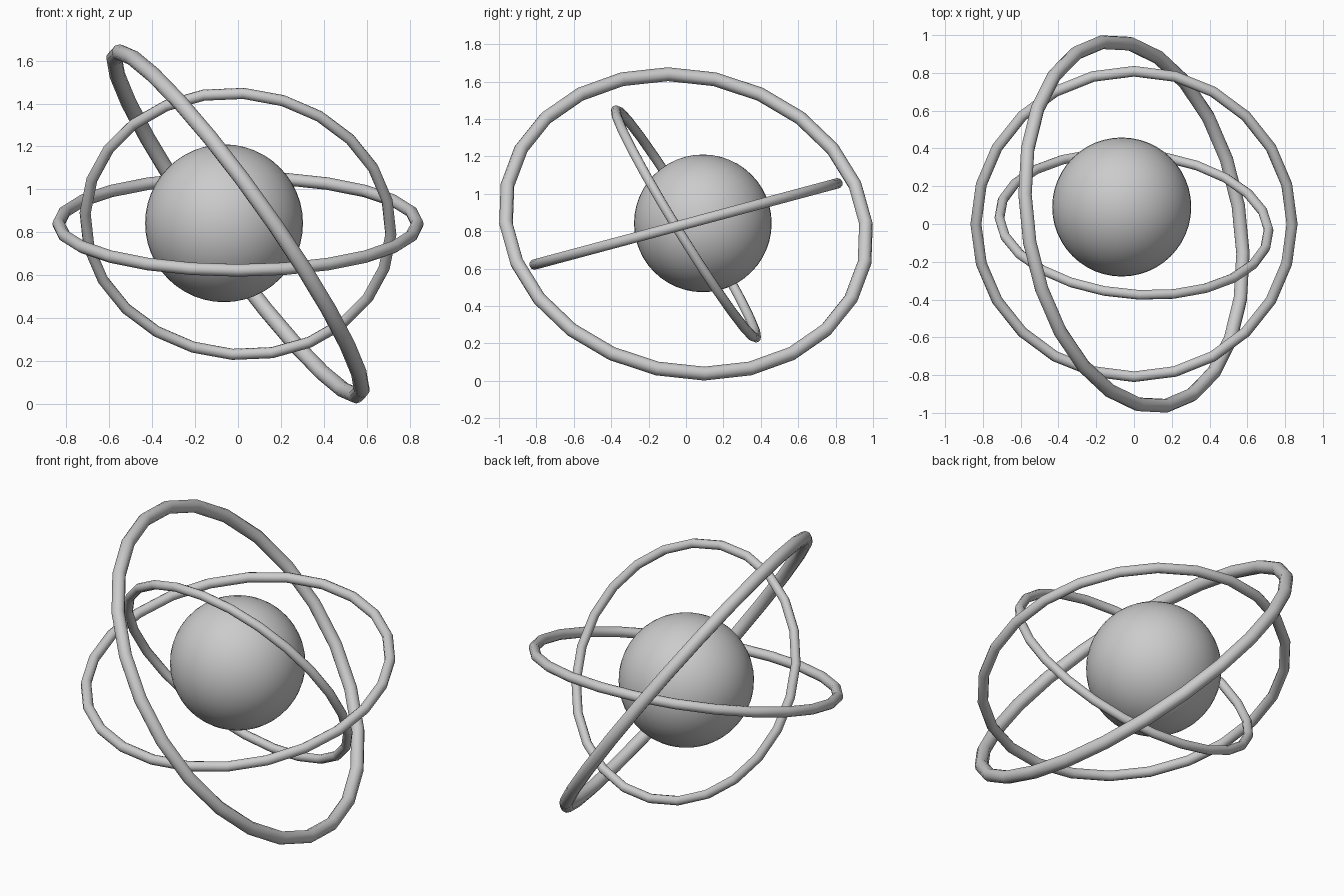
import bpy
from math import radians

if "Cube" in bpy.data.objects:
    bpy.data.objects.remove(bpy.data.objects["Cube"])

CENTRE_Z = 0.839


def ring(name, major, minor, tilt):
    bpy.ops.mesh.primitive_torus_add(
        major_radius=major, minor_radius=minor,
        major_segments=24, minor_segments=10,
        location=(0, 0, CENTRE_Z), rotation=[radians(a) for a in tilt])
    obj = bpy.context.object
    obj.name = name
    bpy.ops.object.shade_smooth_by_angle(angle=radians(40))


# Central ball, slightly off the ring centre
bpy.ops.mesh.primitive_uv_sphere_add(segments=48, ring_count=24, radius=0.368,
                                     location=(-0.065, 0.09, 0.842))
bpy.context.object.name = "core_sphere"
bpy.ops.object.shade_smooth_by_angle(angle=radians(40))

# Three tilted orbit rings
ring("flat_ring", 0.837, 0.029, (15, 0, 0))
ring("large_ring", 0.977, 0.037, (0, 55, 10))
ring("small_ring", 0.715, 0.026, (-58.5, 4, -2.5))
